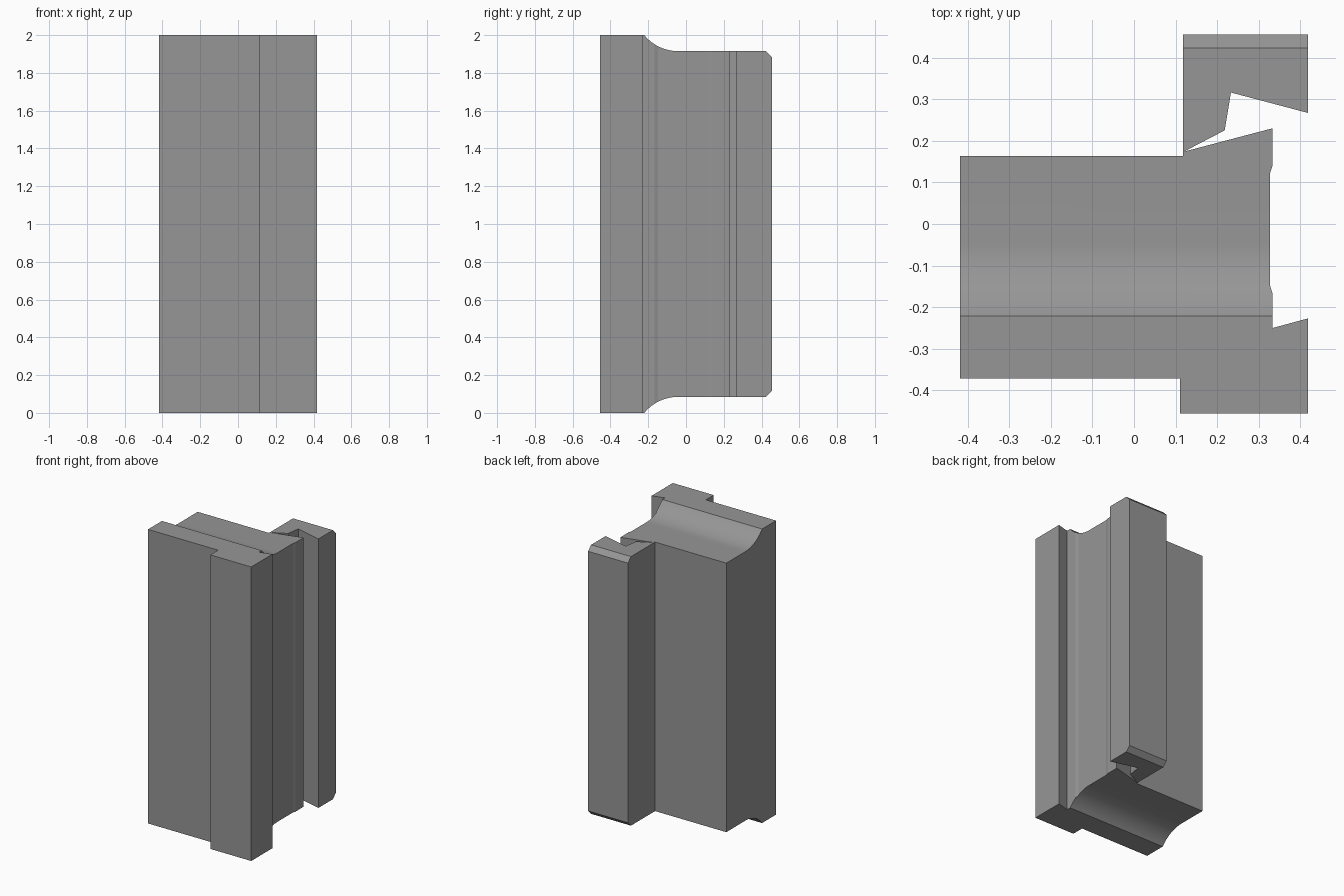
import bpy, bmesh, math
from mathutils import Vector

if "Cube" in bpy.data.objects:
    bpy.data.objects.remove(bpy.data.objects["Cube"])


def prism(name, points, sweep):
    """Extrude a closed outline along a vector."""
    bm = bmesh.new()
    face = bm.faces.new([bm.verts.new(p) for p in points])
    ext = bmesh.ops.extrude_face_region(bm, geom=[face])
    verts = [v for v in ext["geom"] if isinstance(v, bmesh.types.BMVert)]
    bmesh.ops.translate(bm, vec=Vector(sweep), verts=verts)
    bmesh.ops.recalc_face_normals(bm, faces=bm.faces)
    mesh = bpy.data.meshes.new(name)
    bm.to_mesh(mesh)
    bm.free()
    obj = bpy.data.objects.new(name, mesh)
    bpy.context.collection.objects.link(obj)
    return obj


# Plan outline: body, front lug, shallow face recess and rear hook
plan = [
    (-0.418, -0.371), (0.11, -0.371), (0.11, -0.455), (0.418, -0.455),
    (0.418, -0.227), (0.333, -0.25), (0.333, -0.167), (0.327, -0.148),
    (0.327, 0.122), (0.333, 0.14), (0.333, 0.23), (0.12, 0.174),
    (0.218, 0.225), (0.233, 0.316), (0.418, 0.267), (0.418, 0.455),
    (0.118, 0.455), (0.118, 0.164), (-0.418, 0.164),
]
block = prism("jaw_block", [(x, y, -0.1) for x, y in plan], (0, 0, 2.2))

# Side outline: tall front, concave fillet, lower rear with chamfered corner
STEP, RUN = 0.085, 0.18
radius = (RUN ** 2 + STEP ** 2) / (2 * STEP)
sweep = math.asin(RUN / radius)
upper = [(-0.6, 1.0)]
for i in range(13):
    a = sweep * (1 - i / 12)
    upper.append((-0.041 - radius * math.sin(a),
                  1 - STEP + radius * (1 - math.cos(a))))
upper += [(0.423, 1 - STEP), (0.455, 1 - STEP - 0.032), (0.6, 1 - STEP - 0.177)]
side = upper + [(y, -h) for y, h in reversed(upper)]
cutter = prism("side_cutter", [(-0.6, y, 1 + h) for y, h in side], (1.2, 0, 0))

# Keep only the volume shared by both outlines
mod = block.modifiers.new("side_shape", 'BOOLEAN')
mod.operation = 'INTERSECT'
mod.solver = 'EXACT'
mod.object = cutter
bpy.context.view_layer.objects.active = block
block.select_set(True)
bpy.ops.object.modifier_apply(modifier=mod.name)
bpy.data.objects.remove(cutter)

# Dark grey finish
grey = bpy.data.materials.new("dark_grey")
grey.diffuse_color = (0.305, 0.305, 0.305, 1)
grey.use_nodes = True
grey.node_tree.nodes["Principled BSDF"].inputs["Base Color"].default_value = grey.diffuse_color
block.data.materials.clear()
block.data.materials.append(grey)

bpy.ops.object.shade_smooth_by_angle(angle=math.radians(10))
